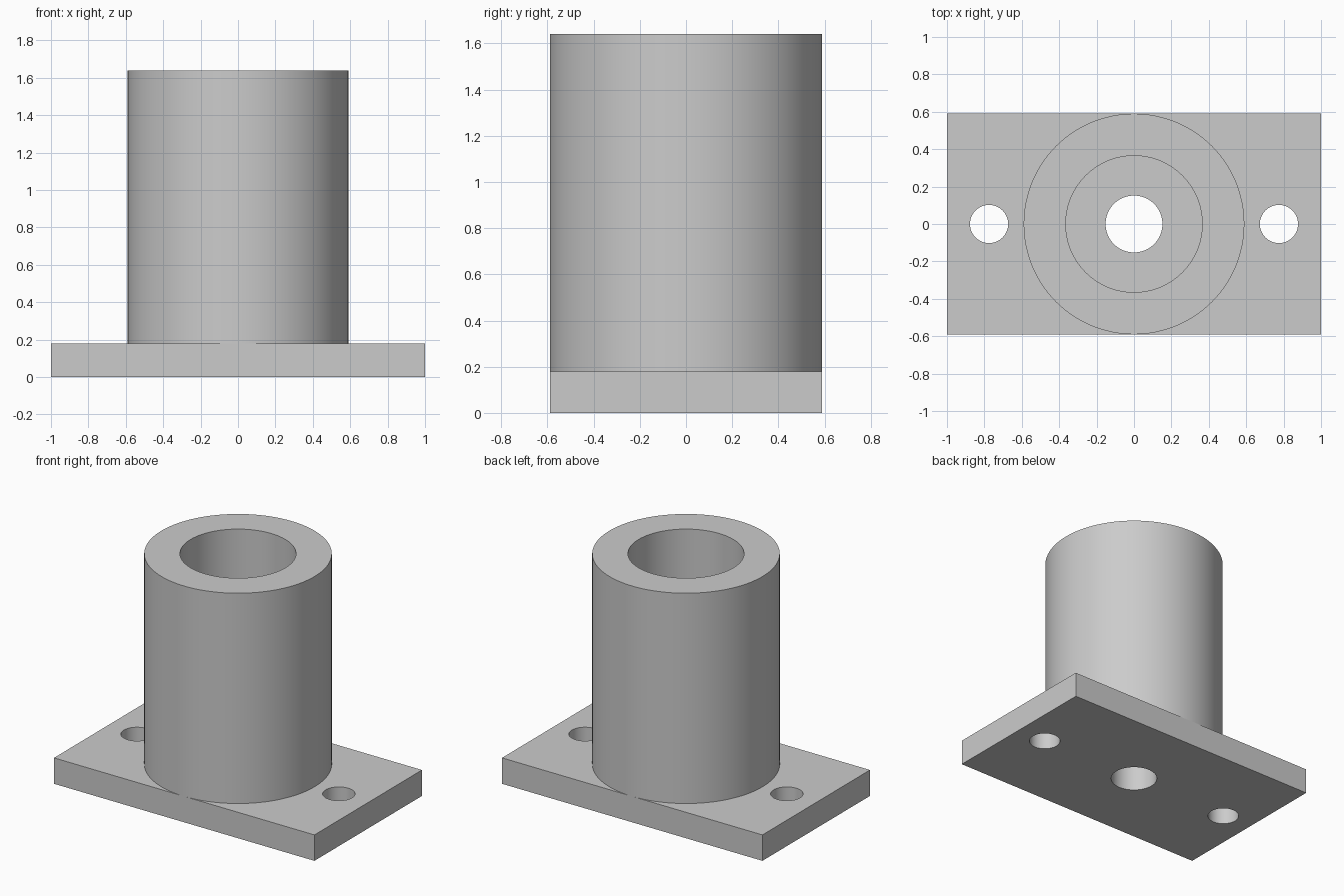
import bpy
import bmesh
import math
from mathutils import Matrix, Vector

cube = bpy.data.objects.get("Cube")
if cube:
    bpy.data.objects.remove(cube, do_unlink=True)

LENGTH, WIDTH, PLATE_H = 2.0, 1.18, 0.18
TOTAL_H = 1.64
OUTER_R, BORE_R = 0.59, 0.365
SEGMENTS = 96

grey = bpy.data.materials.new("plain grey")
grey.use_nodes = True
colour = (0.6, 0.6, 0.6, 1)
grey.diffuse_color = colour
grey.node_tree.nodes["Principled BSDF"].inputs["Base Color"].default_value = colour


def add_object(name, bm):
    bmesh.ops.recalc_face_normals(bm, faces=bm.faces)
    mesh = bpy.data.meshes.new(name)
    bm.to_mesh(mesh)
    bm.free()
    mesh.materials.append(grey)
    obj = bpy.data.objects.new(name, mesh)
    bpy.context.collection.objects.link(obj)
    return obj


def smooth(obj):
    bpy.ops.object.select_all(action="DESELECT")
    obj.select_set(True)
    bpy.context.view_layer.objects.active = obj
    bpy.ops.object.shade_smooth_by_angle(angle=math.radians(30))


# Mounting plate
bm = bmesh.new()
bmesh.ops.create_cube(bm, size=1, matrix=Matrix.Translation((0, 0, PLATE_H / 2))
                      @ Matrix.Diagonal((LENGTH, WIDTH, PLATE_H, 1)))
plate = add_object("base_plate", bm)

# Two bolt holes and the narrow centre hole, cut through the plate
bm = bmesh.new()
for x, radius in ((-0.775, 0.102), (0, 0.152), (0.775, 0.102)):
    bmesh.ops.create_cone(bm, cap_ends=True, segments=SEGMENTS, radius1=radius,
                          radius2=radius, depth=1, matrix=Matrix.Translation((x, 0, 0)))
cutter = add_object("hole_cutter", bm)
cutter.hide_render = True
cut = plate.modifiers.new("holes", "BOOLEAN")
cut.operation = "DIFFERENCE"
cut.solver = "EXACT"
cut.object = cutter
bpy.ops.object.select_all(action="DESELECT")
bpy.context.view_layer.objects.active = plate
plate.select_set(True)
bpy.ops.object.modifier_apply(modifier=cut.name)
bpy.data.objects.remove(cutter, do_unlink=True)
smooth(plate)

# Upright sleeve: lathed wall whose wide bore ends on the plate
bm = bmesh.new()
profile = [(OUTER_R, PLATE_H), (OUTER_R, TOTAL_H), (BORE_R, TOTAL_H), (BORE_R, PLATE_H)]
verts = [bm.verts.new((r, 0, z)) for r, z in profile]
edges = [bm.edges.new(pair) for pair in zip(verts, verts[1:])]
bmesh.ops.spin(bm, geom=verts + edges, cent=Vector(), axis=(0, 0, 1),
               angle=math.tau, steps=SEGMENTS, use_merge=True)
bmesh.ops.remove_doubles(bm, verts=bm.verts, dist=0.0001)
sleeve = add_object("sleeve", bm)

# Make the sleeve walls face outward from the solid
bm = bmesh.new()
bm.from_mesh(sleeve.data)
bm.normal_update()
if any(f.normal.z < -0.5 for f in bm.faces):
    bmesh.ops.reverse_faces(bm, faces=bm.faces)
bm.to_mesh(sleeve.data)
bm.free()
smooth(sleeve)
